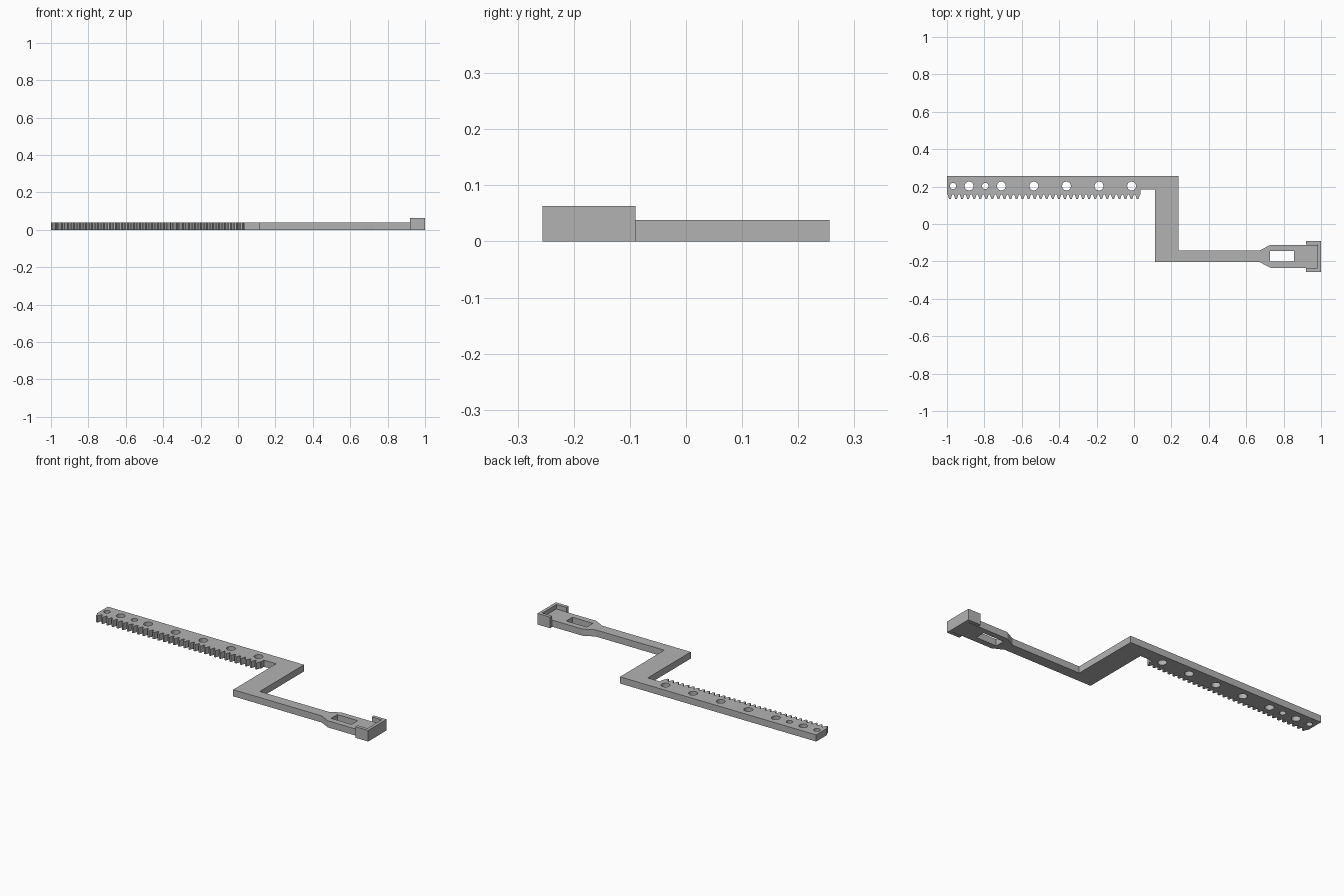
import bpy
import bmesh
import math

cube = bpy.data.objects.get("Cube")
if cube:
    bpy.data.objects.remove(cube, do_unlink=True)

THICK = 0.038        # plate thickness
WALL_TOP = 0.063     # height of the end clip

grey = bpy.data.materials.new("light_grey")
grey.use_nodes = True
colour = (0.45, 0.45, 0.45, 1)
grey.diffuse_color = colour
grey.node_tree.nodes["Principled BSDF"].inputs["Base Color"].default_value = colour


def plate(name, loops, height):
    """Extrude closed flat loops up from the ground; inner loops become holes."""
    curve = bpy.data.curves.new(name + "_profile", "CURVE")
    curve.dimensions = "2D"
    curve.fill_mode = "BOTH"
    curve.extrude = height / 2
    for loop in loops:
        spline = curve.splines.new("POLY")
        spline.points.add(len(loop) - 1)
        for point, (x, y) in zip(spline.points, loop):
            point.co = (x, y, 0, 1)
        spline.use_cyclic_u = True
    helper = bpy.data.objects.new(name + "_profile", curve)
    bpy.context.collection.objects.link(helper)
    bpy.context.view_layer.update()
    mesh = bpy.data.meshes.new_from_object(
        helper.evaluated_get(bpy.context.evaluated_depsgraph_get()))
    bpy.data.objects.remove(helper, do_unlink=True)

    # Weld the caps to the sides and stand the plate on the ground
    bm = bmesh.new()
    bm.from_mesh(mesh)
    bmesh.ops.remove_doubles(bm, verts=bm.verts, dist=1e-5)
    bmesh.ops.translate(bm, verts=bm.verts, vec=(0, 0, height / 2))
    bmesh.ops.recalc_face_normals(bm, faces=bm.faces)
    for face in bm.faces:
        face.smooth = False
    bm.to_mesh(mesh)
    bm.free()
    mesh.materials.clear()
    mesh.materials.append(grey)
    obj = bpy.data.objects.new(name, mesh)
    bpy.context.collection.objects.link(obj)
    return obj


def circle(x, y, radius, sides=24):
    return [(x + radius * math.cos(math.tau * i / sides),
             y + radius * math.sin(math.tau * i / sides)) for i in range(sides)]


# Rack teeth along the front edge of the bar
TEETH, RACK_END = 32, 0.035
ROOT, TIP = 0.157, 0.134
pitch = (RACK_END + 1) / TEETH
teeth = []
for i in range(TEETH):
    x = -1 + i * pitch
    teeth += [(x + pitch * f, y) for f, y in
              ((0.12, ROOT), (0.36, TIP), (0.64, TIP), (0.88, ROOT))]

# Cranked arm: toothed bar, cross piece, slim arm and flared end
outline = [(-1, 0.256), (-1, ROOT)] + teeth + [
    (RACK_END, ROOT), (RACK_END, 0.184), (0.112, 0.184), (0.112, -0.203),
    (0.67, -0.203), (0.73, -0.234), (0.985, -0.234), (0.985, -0.111),
    (0.73, -0.111), (0.67, -0.142), (0.237, -0.142), (0.237, 0.256)]

# Row of round holes and the slot in the flared end
holes = [circle(x, 0.203, 0.0235)
         for x in (-0.882, -0.709, -0.535, -0.361, -0.187, -0.013)]
holes += [circle(x, 0.203, 0.017) for x in (-0.968, -0.795)]
slot = [(0.727, -0.2), (0.856, -0.2), (0.856, -0.144), (0.727, -0.144)]
plate("rack_arm", [outline] + holes + [slot], THICK)

# Raised U-shaped clip around the end of the arm
plate("end_clip", [[(0.92, -0.256), (1, -0.256), (1, -0.09), (0.92, -0.09),
                    (0.92, -0.109), (0.982, -0.109), (0.982, -0.236),
                    (0.92, -0.236)]], WALL_TOP)
